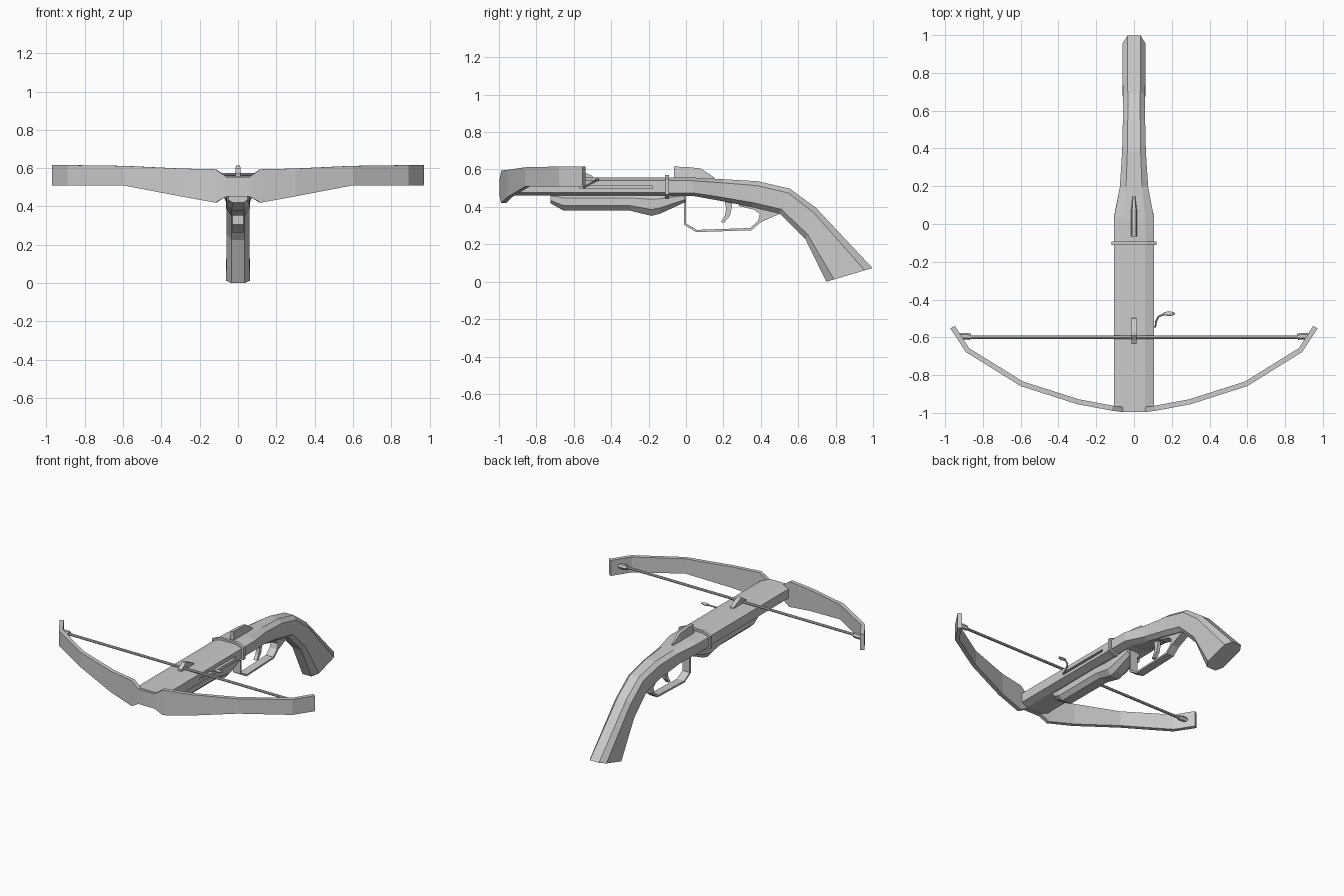
import bpy, bmesh, math
from mathutils import Vector

if "Cube" in bpy.data.objects:
    bpy.data.objects.remove(bpy.data.objects["Cube"])


def make(name, verts, faces):
    me = bpy.data.meshes.new(name)
    me.from_pydata([tuple(v) for v in verts], [], faces)
    bm = bmesh.new()
    bm.from_mesh(me)
    bmesh.ops.recalc_face_normals(bm, faces=bm.faces)
    bm.to_mesh(me)
    bm.free()
    ob = bpy.data.objects.new(name, me)
    bpy.context.collection.objects.link(ob)
    return ob


def loft(name, rings, closed=False):
    n, m = len(rings[0]), len(rings)
    verts = [v for r in rings for v in r]
    faces = []
    for i in range(m if closed else m - 1):
        a, b = i * n, (i + 1) % m * n
        faces += [(a + j, a + (j + 1) % n, b + (j + 1) % n, b + j) for j in range(n)]
    if not closed:
        faces += [tuple(range(n)), tuple(range((m - 1) * n, m * n))]
    return make(name, verts, faces)


def octagon(w, top, bot, flat=0.56, c=0.17):
    """Chamfered section between a top and a bottom (y, z) point."""
    t, b = Vector((0, *top)), Vector((0, *bot))
    half = [(flat, 0), (1, c), (1, 1 - c), (flat, 1)]
    pts = half + [(-x, k) for x, k in reversed(half)]
    return [t.lerp(b, k) + Vector((x * w, 0, 0)) for x, k in pts]


def prism(name, profile, w):
    return loft(name, [[(x, y, z) for y, z in profile] for x in (-w, w)])


def box(name, x, y, z):
    return loft(name, [[(a, y[0], z[0]), (a, y[1], z[0]), (a, y[1], z[1]), (a, y[0], z[1])] for a in x])


def tube(name, pts, r, sides=8):
    pts = [Vector(p) for p in pts]
    rings = []
    for i, p in enumerate(pts):
        d = (pts[min(i + 1, len(pts) - 1)] - pts[max(i - 1, 0)]).normalized()
        u = d.cross(Vector((0, 0, 1))).normalized()
        v = d.cross(u)
        angles = [2 * math.pi * k / sides for k in range(sides)]
        rings.append([p + r * (math.cos(a) * u + math.sin(a) * v) for a in angles])
    return loft(name, rings)


# Tiller with a slot on the right side
tiller = loft("tiller", [octagon(0.106, (y, 0.557), (y, 0.46)) for y in (-0.98, -0.1)])
cutter = box("slot_cutter", (0.085, 0.15), (-0.57, -0.18), (0.497, 0.513))
cutter.hide_render = True
cutter.hide_viewport = True
mod = tiller.modifiers.new("slot", "BOOLEAN")
mod.operation = "DIFFERENCE"
mod.object = cutter
mod.solver = "EXACT"

# Curved rear stock
loft("stock", [octagon(w, t, b) for w, t, b in [
    (0.107, (-0.10, 0.557), (-0.10, 0.458)),
    (0.106, (0.03, 0.557), (0.04, 0.458)),
    (0.075, (0.20, 0.548), (0.18, 0.433)),
    (0.063, (0.385, 0.537), (0.35, 0.40)),
    (0.059, (0.556, 0.497), (0.50, 0.365)),
    (0.059, (0.695, 0.395), (0.64, 0.225)),
    (0.062, (0.997, 0.073), (0.75, 0.0))]])

# Band joining tiller and stock
loft("collar", [octagon(0.12, (y, 0.57), (y, 0.444)) for y in (-0.111, -0.092)])

# Fore grip under the tiller
loft("fore_grip", [octagon(w, (y, 0.475), (y, z), 0.55, 0.28) for w, y, z in [
    (0.05, -0.725, 0.42), (0.06, -0.655, 0.38), (0.062, -0.30, 0.38),
    (0.062, -0.185, 0.352), (0.06, -0.14, 0.363), (0.05, -0.005, 0.425)]])

# Trigger guard: bent flat strip and rear tang
outer = [(-0.012, 0.46), (-0.012, 0.305), (0.055, 0.265), (0.35, 0.275),
         (0.40, 0.318), (0.51, 0.367)]
inner = [(0.0, 0.46), (0.0, 0.312), (0.058, 0.277), (0.343, 0.287),
         (0.385, 0.325), (0.395, 0.36), (0.365, 0.385), (0.28, 0.405), (0.30, 0.425), (0.47, 0.385)]
prism("trigger_guard", outer + inner[::-1], 0.028)

# Trigger
prism("trigger", [(0.205, 0.44), (0.215, 0.39), (0.207, 0.35), (0.186, 0.318), (0.205, 0.317),
                  (0.235, 0.352), (0.245, 0.40), (0.245, 0.43)], 0.012)

# Rear sight, narrowing to the back
loft("rear_sight", [[(s * w, y, z) for s, z in ((-1, 0.54), (1, 0.54), (0.6, h), (-0.6, h))]
                    for w, y, h in ((0.018, -0.065, 0.615), (0.018, 0.0, 0.614),
                                    (0.016, 0.08, 0.605), (0.008, 0.15, 0.558))])

# String catch
prism("string_catch", [(-0.635, 0.545), (-0.635, 0.57), (-0.615, 0.58), (-0.59, 0.6),
                       (-0.57, 0.598), (-0.50, 0.565), (-0.495, 0.545)], 0.014)

# Bow limbs: x, y, bottom z, top z, mirrored about the middle
half = [(0.06, -0.996, 0.453, 0.554), (0.118, -0.988, 0.42, 0.594), (0.30, -0.954, 0.453, 0.598),
        (0.60, -0.858, 0.51, 0.612), (0.89, -0.678, 0.51, 0.616), (0.972, -0.553, 0.51, 0.617)]
st = [(-x, y, a, b) for x, y, a, b in reversed(half)] + half
rings = []
for i, (x, y, a, b) in enumerate(st):
    p, q = st[max(i - 1, 0)], st[min(i + 1, len(st) - 1)]
    d = Vector((q[0] - p[0], q[1] - p[1])).normalized()
    ix, iy = x - d.y * 0.027, y + d.x * 0.027
    rings.append([(x, y, a), (x, y, b), (ix, iy, b), (ix, iy, a)])
loft("bow", rings)

# String and its end knobs
tube("string", [(-0.90, -0.6, 0.567), (0.90, -0.6, 0.567)], 0.009)
for s, side in ((-1, "left"), (1, "right")):
    tube("string_knob_" + side, [(s * 0.865, -0.597, 0.567), (s * 0.885, -0.594, 0.567),
                                 (s * 0.935, -0.594, 0.567)], 0.017, 6)

# Cocking lever with oval handle
tube("lever", [(0.085, -0.545, 0.505), (0.113, -0.543, 0.507), (0.117, -0.515, 0.522),
               (0.13, -0.49, 0.536), (0.16, -0.477, 0.543)], 0.005, 6)
bpy.ops.mesh.primitive_uv_sphere_add(segments=10, ring_count=6, location=(0.185, -0.475, 0.545))
knob = bpy.context.object
knob.name = "lever_handle"
knob.scale = (0.033, 0.012, 0.009)
